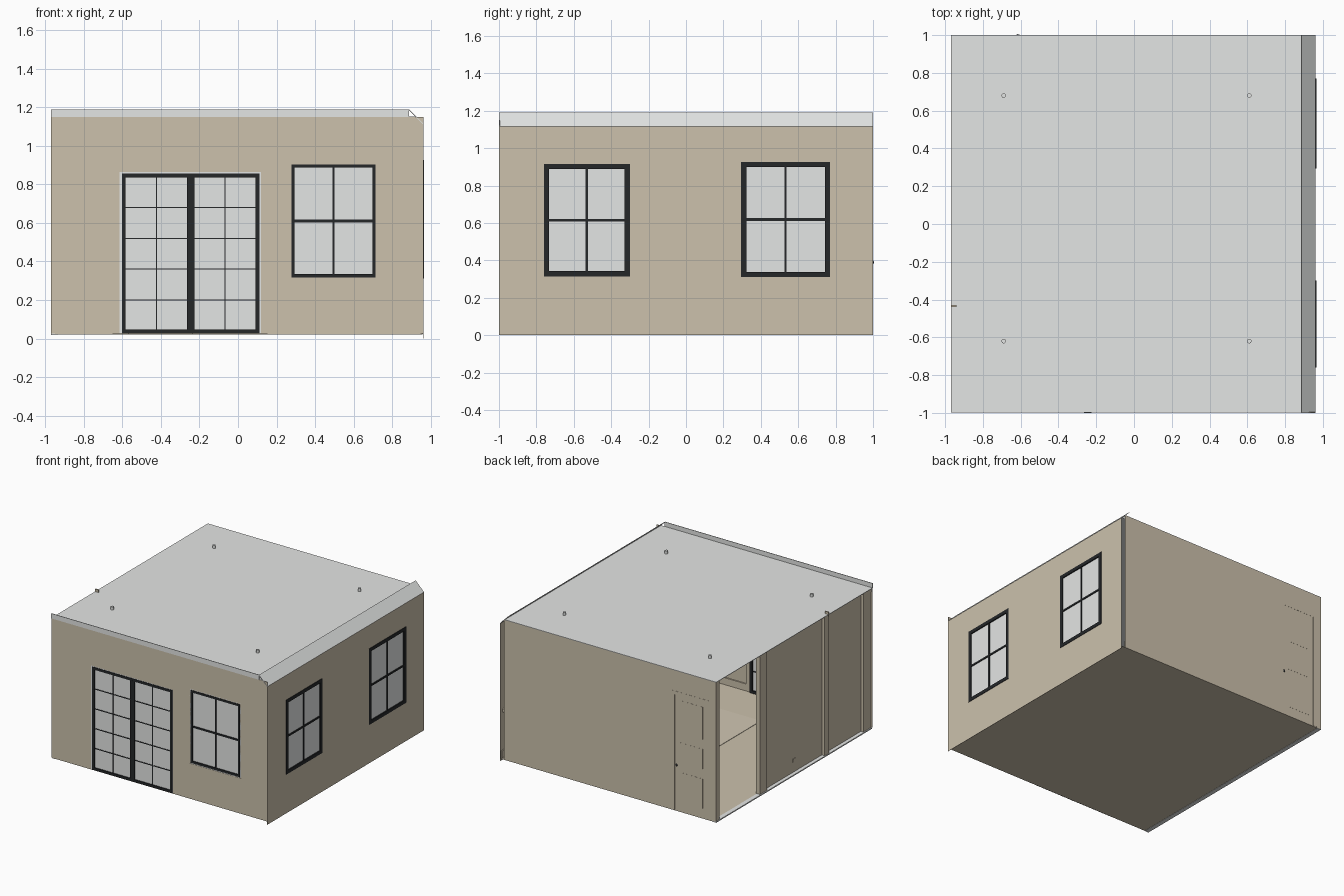
import bpy, bmesh, math
from mathutils import Vector

if "Cube" in bpy.data.objects:
    bpy.data.objects.remove(bpy.data.objects["Cube"])


def material(name, rgb):
    m = bpy.data.materials.new(name)
    m.diffuse_color = (*rgb, 1)
    m.use_nodes = True
    m.node_tree.nodes["Principled BSDF"].inputs["Base Color"].default_value = m.diffuse_color
    return m


TAN = material("tan_paint", (0.604, 0.535, 0.413))
RUG = material("pale_tan", (0.64, 0.57, 0.45))
GREY = material("light_grey", (0.775, 0.79, 0.78))
BLACK = material("black_frame", (0.018, 0.020, 0.022))

# Wall coordinates: u along the wall, d inward from its outer face, v height
WALLS = {
    "front": lambda u, d, v: (u, -0.997 + d, v),
    "back": lambda u, d, v: (u, 1.0 - d, v),
    "right": lambda u, d, v: (0.962 - d, u, v),
    "left": lambda u, d, v: (-0.97 + d, u, v),
    "world": lambda u, d, v: (u, d, v),
}
T = 0.002    # wall thickness
TOP = 1.153  # ceiling height


def finish(bm, name, mat):
    bmesh.ops.recalc_face_normals(bm, faces=bm.faces)
    me = bpy.data.meshes.new(name)
    bm.to_mesh(me)
    bm.free()
    me.materials.append(mat)
    ob = bpy.data.objects.new(name, me)
    bpy.context.collection.objects.link(ob)
    return ob


def boxes(name, mat, wall, items):
    """One object from boxes (u0, u1, d0, d1, v0, v1) on a wall."""
    bm = bmesh.new()
    for u0, u1, d0, d1, v0, v1 in items:
        cube = bmesh.ops.create_cube(bm, size=1)["verts"]
        for v in cube:
            u = u1 if v.co.x > 0 else u0
            d = d1 if v.co.y > 0 else d0
            h = v1 if v.co.z > 0 else v0
            v.co = WALLS[wall](u, d, h)
    return finish(bm, name, mat)


def wall_panel(name, mat, wall, u0, u1, v0, v1, holes=(), d0=0.0):
    """Thin wall with rectangular openings (u0, u1, v0, v1)."""
    us = sorted({u0, u1, *[h[0] for h in holes], *[h[1] for h in holes]})
    vs = sorted({v0, v1, *[h[2] for h in holes], *[h[3] for h in holes]})
    bm = bmesh.new()
    for a, b in zip(us, us[1:]):
        for c, e in zip(vs, vs[1:]):
            mu, mv = (a + b) / 2, (c + e) / 2
            if any(h[0] < mu < h[1] and h[2] < mv < h[3] for h in holes):
                continue
            bm.faces.new([bm.verts.new(WALLS[wall](p, d0, q))
                          for p, q in ((a, c), (b, c), (b, e), (a, e))])
    bmesh.ops.remove_doubles(bm, verts=bm.verts, dist=1e-5)
    inward = Vector(WALLS[wall](0, T, 0)) - Vector(WALLS[wall](0, 0, 0))
    ext = bmesh.ops.extrude_face_region(bm, geom=bm.faces[:])["geom"]
    bmesh.ops.translate(bm, vec=inward,
                        verts=[g for g in ext if isinstance(g, bmesh.types.BMVert)])
    return finish(bm, name, mat)


def sweep(name, mat, wall, profile, u0, u1):
    """Straight strip with a (d, v) cross-section along a wall."""
    bm = bmesh.new()
    rings = [[bm.verts.new(WALLS[wall](u, d, v)) for d, v in profile] for u in (u0, u1)]
    for r in rings:
        bm.faces.new(r)
    n = len(profile)
    for i in range(n):
        j = (i + 1) % n
        bm.faces.new((rings[0][i], rings[0][j], rings[1][j], rings[1][i]))
    return finish(bm, name, mat)


def rim(u0, u1, v0, v1, w, d0, d1, bottom=True):
    """Four (or three) boxes forming a rectangular border."""
    out = [(u0, u0 + w, d0, d1, v0, v1), (u1 - w, u1, d0, d1, v0, v1),
           (u0 + w, u1 - w, d0, d1, v1 - w, v1)]
    if bottom:
        out.append((u0 + w, u1 - w, d0, d1, v0, v0 + w))
    return out


def sash_window(name, wall, u0, u1, v0, v1, w, d0):
    """Black frame with cross bars over a pale pane."""
    m, h = (u0 + u1) / 2, (v0 + v1) / 2
    bars = rim(u0, u1, v0, v1, w, d0, 0.025)
    bars += [(m - 0.006, m + 0.006, 0.001, 0.02, v0 + w, v1 - w),
             (u0 + w, u1 - w, 0.0, 0.022, h - 0.007, h + 0.007)]
    boxes(name + "_frame", BLACK, wall, bars)
    boxes(name + "_pane", GREY, wall, [(u0 + w, u1 - w, 0.006, 0.012, v0 + w, v1 - w)])
    boxes(name + "_inner_casing", TAN, wall,
          rim(u0 - 0.03, u1 + 0.03, v0 - 0.03, v1 + 0.03, 0.03, T, 0.016))


# Floor, rug, side skirt and pale sill along the open side
boxes("floor", TAN, "world", [(-0.935, 0.958, -0.99, 0.998, 0.02, 0.024)])
boxes("rug", RUG, "world", [(-0.236, 0.82, -0.62, 0.455, 0.024, 0.027)])
boxes("right_skirt", TAN, "right", [(-1, 1, 0, 0.001, 0, 0.02)])
boxes("left_sill", GREY, "world", [(-0.97, -0.935, -0.99, 1.0, 0.018, 0.027)])

# Ceiling and recessed downlight cans
boxes("ceiling", GREY, "world", [(-0.97, 0.92, -0.996, 1, TOP - 0.004, TOP)])
for x in (-0.69, 0.61):
    for y in (-0.62, 0.68):
        bpy.ops.mesh.primitive_cylinder_add(vertices=16, radius=0.012, depth=0.035,
                                            location=(x, y, TOP + 0.006))
        bpy.context.object.name = "downlight"
        bpy.context.object.data.materials.append(GREY)

# Outer walls
RIGHT_WINDOWS = [(-0.76, -0.30, 0.314, 0.916), (0.295, 0.77, 0.311, 0.926)]
wall_panel("front_wall", TAN, "front", -0.97, 0.962, 0.025, TOP - 0.003,
           [(-0.616, 0.119, 0.025, 0.864), (0.264, 0.725, 0.31, 0.914)])
wall_panel("right_wall", TAN, "right", -1, 1, 0.02, 1.115, RIGHT_WINDOWS)
wall_panel("back_wall", TAN, "back", -0.97, 0.925, 0.02, TOP - 0.004)
wall_panel("left_wall", TAN, "left", -0.99, 0.36, 0.024, TOP - 0.004, d0=0.03)

# Front lip above the ceiling, and sloped cornices
boxes("front_lip", GREY, "front", [(-0.97, 0.887, -0.002, 0.002, TOP - 0.003, 1.19)])
sweep("right_cornice", GREY, "right",
      [(0.0, 1.115), (0.075, 1.19), (0.077, 1.187), (0.003, 1.113)], -1, 1)
for wall in ("front", "back"):
    sweep(wall + "_inner_cornice", GREY, wall,
          [(T, 1.115), (0.036, TOP - 0.004), (T, TOP - 0.004)], -0.96, 0.92)

# Windows
sash_window("front_window", "front", 0.277, 0.715, 0.317, 0.904, 0.017, -0.002)
boxes("front_window_reveal", GREY, "front", rim(0.264, 0.725, 0.31, 0.914, 0.014, 0.002, 0.008))
for i, (a, b, c, e) in enumerate(RIGHT_WINDOWS):
    sash_window(f"right_window_{i + 1}", "right", a, b, c, e, 0.028, -0.003)

# Glazed double doors at the front
boxes("glass_door_reveal", GREY, "front",
      rim(-0.616, 0.119, 0.026, 0.864, 0.014, 0.002, 0.008, False))
bars = rim(-0.603, 0.111, 0.026, 0.857, 0.02, -0.002, 0.025)
bars.append((-0.264, -0.225, -0.003, 0.025, 0.026, 0.84))
for lo, hi in ((-0.583, -0.264), (-0.225, 0.091)):
    m = (lo + hi) / 2
    bars.append((m - 0.003, m + 0.003, 0.002, 0.018, 0.045, 0.84))
    bars += [(lo, hi, 0.002, 0.018, z - 0.003, z + 0.003) for z in (0.2, 0.36, 0.52, 0.68)]
boxes("glass_door_frame", BLACK, "front", bars)
boxes("glass_door_panes", GREY, "front", [(-0.585, 0.095, 0.006, 0.012, 0.04, 0.84)])
boxes("glass_door_inner_casing", TAN, "front",
      rim(-0.65, 0.15, 0.026, 0.895, 0.035, T, 0.016, False))

# Panelled door in the back wall, casing on both faces
for side, d0, d1 in (("outer", -0.001, 0.0005), ("inner", T, 0.016)):
    boxes(f"back_door_{side}_casing", TAN, "back",
          rim(-0.925, -0.57, 0.026, 0.985, 0.03, d0, d1, False))
    boxes(f"back_door_{side}_panels", TAN, "back",
          [(-0.85, -0.65, d0, d0 + (d1 - d0) * 0.6, a, b)
           for a, b in ((0.1, 0.34), (0.42, 0.58), (0.66, 0.92))])
bpy.ops.mesh.primitive_uv_sphere_add(segments=12, ring_count=8, radius=0.013,
                                     location=(-0.615, 0.992, 0.39))
knob = bpy.context.object
knob.name = "door_knob"
knob.data.materials.append(BLACK)
bpy.ops.object.shade_smooth_by_angle(angle=math.radians(60))

# Pilasters and outlet on the open left side
boxes("left_pilasters", TAN, "left",
      [(a, b, d, 0.045, 0.027, TOP - 0.004) for a, b, d in
       ((0.95, 0.995, 0.004), (0.34, 0.43, 0.008), (-0.445, -0.39, 0.004), (-0.99, -0.89, 0.008))])
boxes("left_post_cap", TAN, "left", [(-0.44, -0.43, 0.0, 0.03, TOP - 0.01, TOP + 0.02)])
boxes("wall_outlet", TAN, "left", [(-0.05, -0.015, 0.026, 0.03, 0.11, 0.135)])

# Inner skirting, chair rails and picture-frame mouldings for each wall
TRIM = {
    "front": (T, [(-0.93, -0.68), (0.76, 0.93)], [(-0.95, -0.65), (0.15, 0.95)]),
    "right": (T, [(-0.95, -0.81), (-0.25, 0.24), (0.82, 0.95)], [(-0.98, 0.99)]),
    "back": (T, [(-0.5, -0.08), (-0.02, 0.4), (0.46, 0.86)], [(-0.57, 0.92)]),
    "left": (0.03 + T, [(-0.86, -0.47), (-0.36, -0.02), (0.02, 0.32)], [(-0.89, 0.34)]),
}
for wall, (d, spans, runs) in TRIM.items():
    boxes(wall + "_skirting", TAN, wall, [(a, b, d, d + 0.01, 0.024, 0.08) for a, b in runs])
    mould = []
    for a, b in spans:
        mould.append((a - 0.02, b + 0.02, d, d + 0.014, 0.385, 0.41))
        mould += rim(a, b, 0.11, 0.35, 0.012, d, d + 0.006)
        mould += rim(a, b, 0.45, 1.03, 0.012, d, d + 0.006)
    boxes(wall + "_mouldings", TAN, wall, mould)
